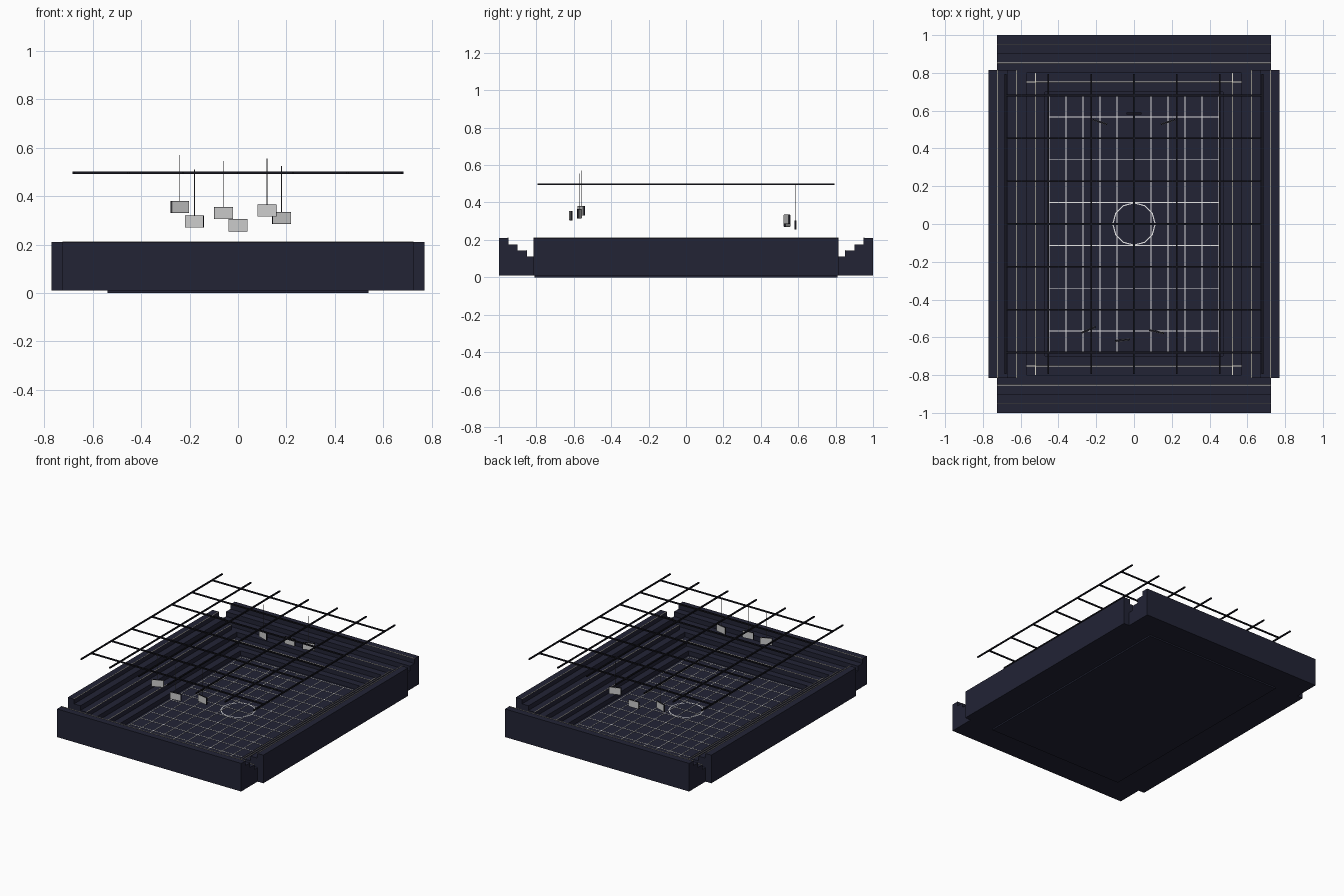
import bpy, bmesh, math
from mathutils import Matrix, Vector

if "Cube" in bpy.data.objects:
    bpy.data.objects.remove(bpy.data.objects["Cube"], do_unlink=True)


def material(name, rgb):
    m = bpy.data.materials.new(name)
    m.use_nodes = True
    colour = (*rgb, 1)
    m.diffuse_color = colour
    m.node_tree.nodes["Principled BSDF"].inputs["Base Color"].default_value = colour
    return m


navy = material("dark navy", (0.016, 0.017, 0.036))
black = material("truss black", (0.008, 0.008, 0.013))
white = material("line white", (0.85, 0.85, 0.85))
trim = material("warm trim", (0.7, 0.67, 0.58))
screen = material("screen grey", (0.6, 0.6, 0.6))
wire = material("wire grey", (0.12, 0.12, 0.13))


def add_object(name, bm, mat):
    bmesh.ops.recalc_face_normals(bm, faces=bm.faces[:])
    me = bpy.data.meshes.new(name)
    bm.to_mesh(me)
    bm.free()
    me.materials.append(mat)
    ob = bpy.data.objects.new(name, me)
    bpy.context.collection.objects.link(ob)
    return ob


def add_box(bm, centre, size, transform=Matrix()):
    mat = transform @ Matrix.Translation(centre) @ Matrix.Diagonal((*size, 1))
    bmesh.ops.create_cube(bm, size=1, matrix=mat)


# Floor slab
bm = bmesh.new()
add_box(bm, (0, 0, 0.005), (1.08, 1.62, 0.01))
add_object("floor", bm, navy)

# Painted floor grid: ten by twelve cells
HALF_X, HALF_Y, LINE = 0.45, 0.68, 0.004
bm = bmesh.new()
for i in range(-5, 6):
    add_box(bm, (i * HALF_X / 5, 0, 0.011), (LINE, 2 * HALF_Y, 0.002))
for i in range(-6, 7):
    add_box(bm, (0, i * HALF_Y / 6, 0.011), (2 * HALF_X, LINE, 0.002))
add_object("floor_lines", bm, white)

# Centre circle as a thin twelve-sided ring
bm = bmesh.new()
SIDES = 12
rings = []
for radius in (0.109, 0.115):
    rings.append([bm.verts.new((radius * math.cos(a), radius * math.sin(a), 0.0135))
                  for a in (2 * math.pi * i / SIDES for i in range(SIDES))])
for i in range(SIDES):
    j = (i + 1) % SIDES
    bm.faces.new((rings[0][i], rings[1][i], rings[1][j], rings[0][j]))
add_object("centre_circle", bm, white)

# Stepped stands
TIERS, DEPTH, BASE, RISE = 6, 0.05, 0.01, 0.2 / 6


def add_stand(name, angle, outer, length):
    turn = Matrix.Rotation(angle, 4, "Z")
    inner = outer - TIERS * DEPTH
    profile = [(outer, BASE), (inner, BASE)]
    for k in range(TIERS):
        top = BASE + RISE * (k + 1)
        profile += [(inner + k * DEPTH, top), (inner + (k + 1) * DEPTH, top)]
    bm = bmesh.new()
    face = bm.faces.new([bm.verts.new((x, -length / 2, z)) for x, z in profile])
    moved = bmesh.ops.extrude_face_region(bm, geom=[face])["geom"]
    bmesh.ops.translate(bm, vec=Vector((0, length, 0)),
                        verts=[g for g in moved if isinstance(g, bmesh.types.BMVert)])
    bm.transform(turn)
    add_object(name, bm, navy)
    # Light strips on every second step edge
    bm = bmesh.new()
    for k in range(1, TIERS, 2):
        add_box(bm, (inner + k * DEPTH + 0.002, 0, BASE + RISE * (k + 1) + 0.001),
                (0.004, length, 0.002), turn)
    add_object(name + "_trim", bm, trim)


add_stand("left_stand", 0, 0.77, 1.63)
add_stand("back_stand", math.pi / 2, 1.0, 1.45)
add_stand("right_stand", math.pi, 0.77, 1.63)
add_stand("front_stand", -math.pi / 2, 1.0, 1.45)

# Overhead truss grid
bm = bmesh.new()
for i in range(-3, 4):
    p = i * 0.68 / 3
    add_box(bm, (p, 0, 0.497), (0.009, 1.59, 0.009))
    add_box(bm, (0, p, 0.497), (1.36, 0.009, 0.009))
add_object("ceiling_truss", bm, black)

# Hanging screens, each turned about its own wire
PANELS = [(-0.24, -0.56, 0.355), (-0.06, -0.615, 0.33), (0.12, -0.57, 0.34),
          (-0.18, 0.54, 0.295), (0, 0.585, 0.28), (0.18, 0.54, 0.31)]
for n, (x, y, z) in enumerate(PANELS, 1):
    place = Matrix.Translation((x, y, z)) @ Matrix.Rotation(math.atan(x / y), 4, "Z")
    bm = bmesh.new()
    add_box(bm, (0, 0, 0), (0.08, 0.008, 0.05), place)
    add_object(f"panel_frame_{n}", bm, black)
    bm = bmesh.new()
    for side in (-1, 1):
        add_box(bm, (0, side * 0.0045, 0), (0.077, 0.002, 0.047), place)
    add_object(f"panel_screen_{n}", bm, screen)
    bm = bmesh.new()
    add_box(bm, (0, 0, 0.12), (0.002, 0.002, 0.19), place)
    add_object(f"panel_wire_{n}", bm, wire)
